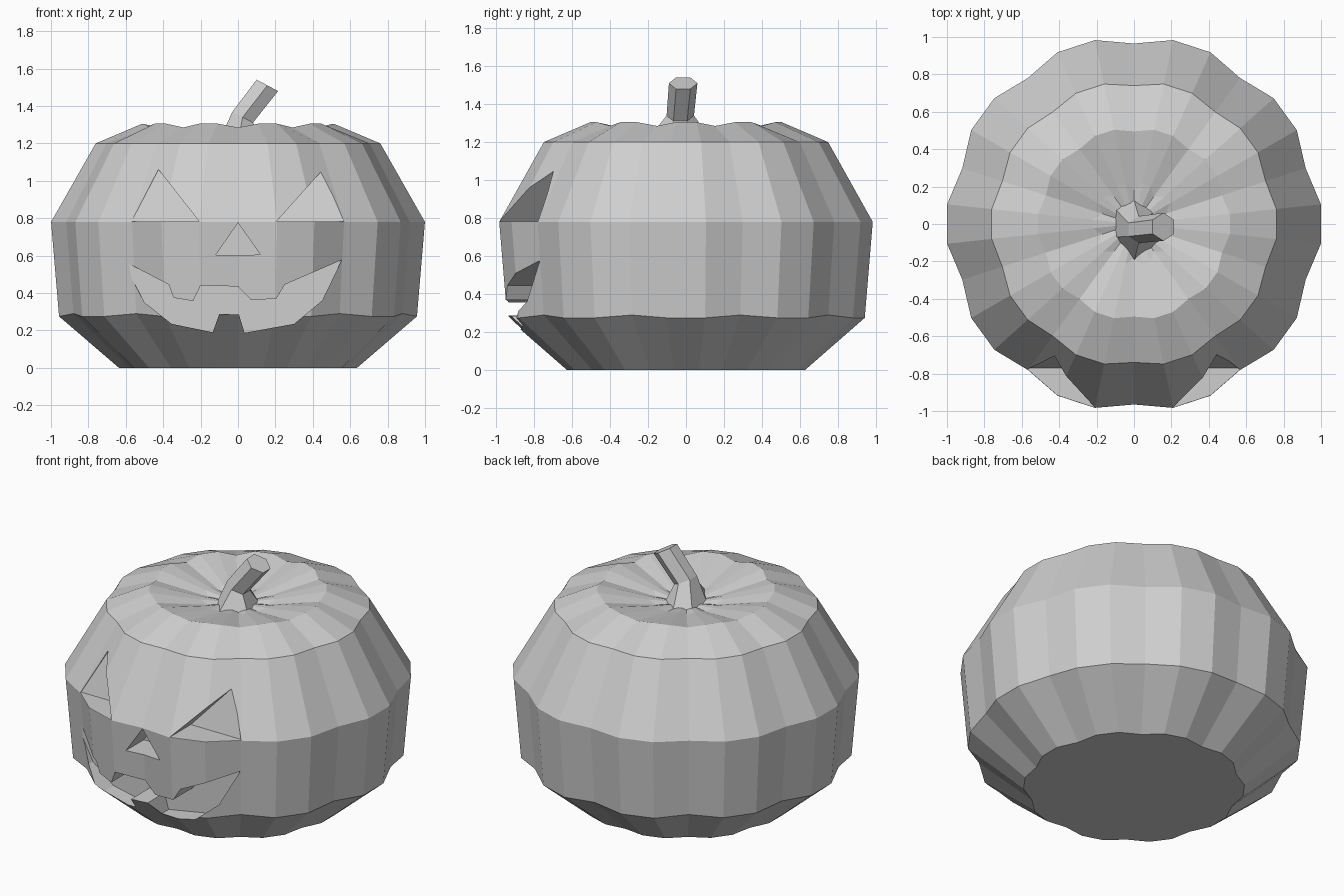
import bpy, bmesh, math
from mathutils import Vector

cube = bpy.data.objects.get("Cube")
if cube:
    bpy.data.objects.remove(cube, do_unlink=True)

grey = bpy.data.materials.new("plain_grey")
grey.use_nodes = True
grey.diffuse_color = (0.62, 0.62, 0.62, 1)
grey.node_tree.nodes["Principled BSDF"].inputs["Base Color"].default_value = (0.62, 0.62, 0.62, 1)


def make_object(name, bm):
    bmesh.ops.recalc_face_normals(bm, faces=bm.faces[:])
    mesh = bpy.data.meshes.new(name)
    bm.to_mesh(mesh)
    bm.free()
    mesh.materials.append(grey)
    obj = bpy.data.objects.new(name, mesh)
    bpy.context.scene.collection.objects.link(obj)
    return obj


def bridge(bm, low, high):
    n = len(low)
    for i in range(n):
        j = (i + 1) % n
        bm.faces.new((low[i], low[j], high[j], high[i]))


def fan(bm, ring, height):
    tip = bm.verts.new((0, 0, height))
    for i in range(len(ring)):
        bm.faces.new((ring[i], ring[(i + 1) % len(ring)], tip))


# Ribbed body: each ring gives lobe radius, lobe height, groove radius, groove height
SIDES = 30
profile = [(0.64, 0, 0.61, 0), (0.962, 0.275, 0.925, 0.29),
           (1.005, 0.78, 0.965, 0.78), (0.765, 1.2, 0.74, 1.2),
           (0.515, 1.305, 0.495, 1.285), (0.22, 1.245, 0.18, 1.225)]
bm = bmesh.new()
rings = []
for lobe_r, lobe_z, groove_r, groove_z in profile:
    ring = []
    for k in range(SIDES):
        a = math.tau * k / SIDES
        r, z = (groove_r, groove_z) if k % 3 == 0 else (lobe_r, lobe_z)
        ring.append(bm.verts.new((r * math.sin(a), r * math.cos(a), z)))
    rings.append(ring)
for low, high in zip(rings, rings[1:]):
    bridge(bm, low, high)
fan(bm, rings[0], 0)
fan(bm, rings[-1], 1.21)
body = make_object("pumpkin_body", bm)


# Face openings: prisms with a flat, optionally leaning, back wall
def carve(name, outline, back, lean=0, base=0):
    bm = bmesh.new()
    front = [bm.verts.new((x, -1.3, z)) for x, z in outline]
    rear = [bm.verts.new((x, back + lean * (z - base), z)) for x, z in outline]
    bridge(bm, front, rear)
    bm.faces.new(front)
    bm.faces.new(rear)
    cutter = make_object(name, bm)
    cutter.hide_render = True
    mod = body.modifiers.new(name, "BOOLEAN")
    mod.operation = "DIFFERENCE"
    mod.solver = "EXACT"
    mod.object = cutter
    bpy.context.view_layer.objects.active = body
    bpy.ops.object.modifier_apply(modifier=name)
    bpy.data.objects.remove(cutter, do_unlink=True)


carve("right_eye", [(-0.57, 0.782), (-0.207, 0.782), (-0.425, 1.06)], -0.77, 0.27, 0.78)
carve("left_eye", [(0.567, 0.782), (0.205, 0.782), (0.45, 1.055)], -0.77, 0.27, 0.78)
carve("nose", [(-0.12, 0.602), (0.12, 0.605), (0, 0.775)], -0.78)
mouth = [(-0.62, 0.575), (-0.5, 0.35), (-0.355, 0.235), (-0.135, 0.19),
         (-0.1, 0.288), (0.005, 0.285), (0.035, 0.187), (0.3, 0.235),
         (0.45, 0.36), (0.555, 0.577), (0.25, 0.445), (0.205, 0.37),
         (0.07, 0.362), (0, 0.435), (-0.2, 0.44), (-0.24, 0.357),
         (-0.345, 0.375), (-0.37, 0.445)]
carve("mouth", mouth, -0.75)

# Leaning six-sided stem with a flared, uneven foot
bm = bmesh.new()
foot = [(0.14, -0.1), (0.1, 0.07), (0, 0.13), (-0.1, 0.08), (-0.1, -0.07), (0, -0.2)]
stem_rings = [[bm.verts.new((x, y, 1.215)) for x, y in foot]]
across = Vector((0.88, 0, -0.47))
for centre, radius in (((0.025, -0.03, 1.34), 0.072), ((0.157, -0.015, 1.51), 0.075)):
    ring = []
    for k in range(6):
        a = math.radians(60 * k - 30)
        offset = across * math.cos(a) + Vector((0, 1, 0)) * math.sin(a)
        ring.append(bm.verts.new(Vector(centre) + offset * radius))
    stem_rings.append(ring)
for low, high in zip(stem_rings, stem_rings[1:]):
    bridge(bm, low, high)
bm.faces.new(stem_rings[0])
bm.faces.new(stem_rings[-1])
make_object("stem", bm)
